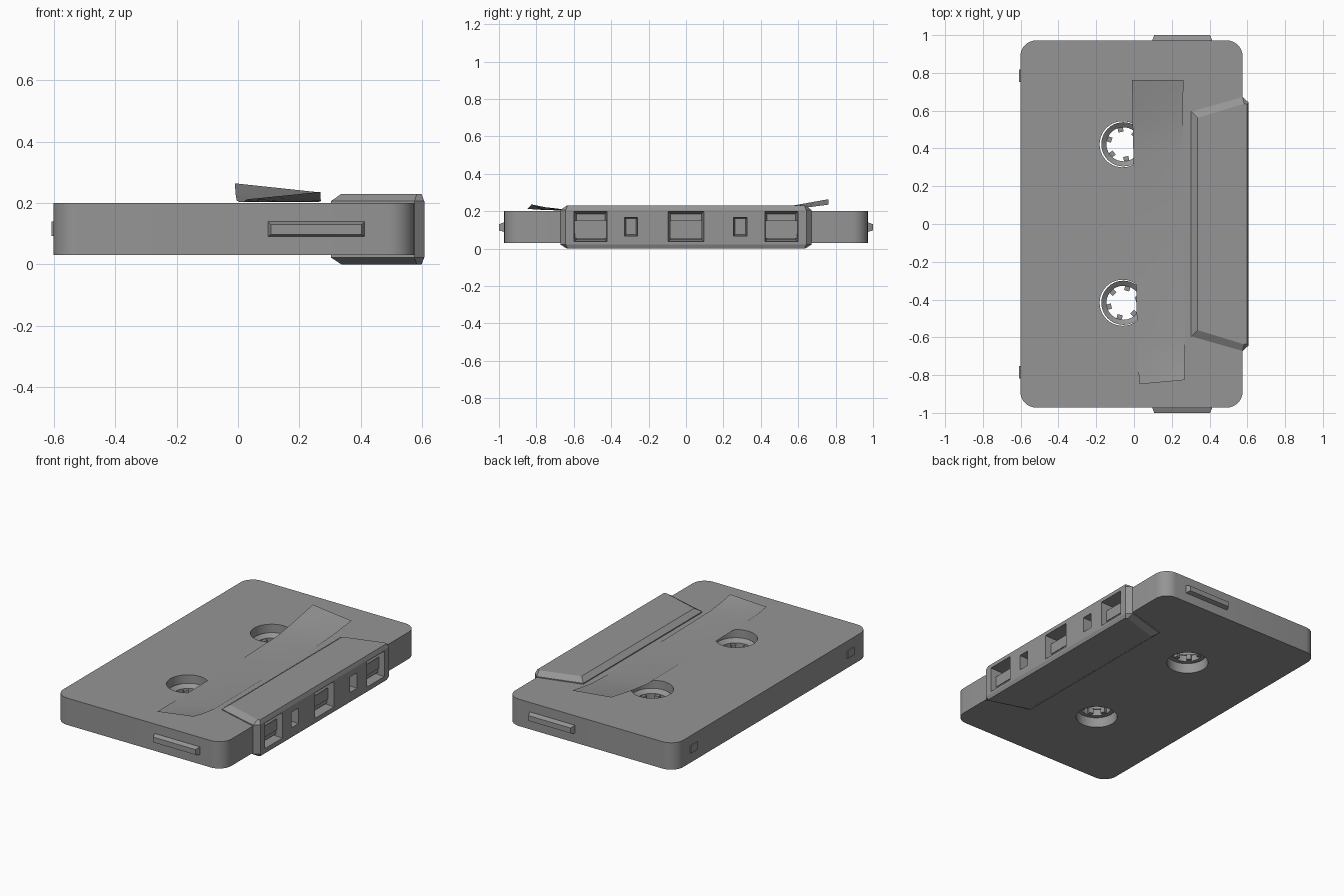
import bpy, bmesh, math

if "Cube" in bpy.data.objects:
    bpy.data.objects.remove(bpy.data.objects["Cube"])

# dark grey plastic shared by every part
GREY = bpy.data.materials.new("dark_grey")
GREY.diffuse_color = (0.3, 0.3, 0.3, 1)
GREY.use_nodes = True
GREY.node_tree.nodes["Principled BSDF"].inputs["Base Color"].default_value = GREY.diffuse_color


def make(name, verts, faces, recalc=True):
    me = bpy.data.meshes.new(name)
    me.from_pydata(verts, [], faces)
    if recalc:
        bm = bmesh.new()
        bm.from_mesh(me)
        bmesh.ops.recalc_face_normals(bm, faces=bm.faces)
        bm.to_mesh(me)
        bm.free()
    me.materials.append(GREY)
    ob = bpy.data.objects.new(name, me)
    bpy.context.collection.objects.link(ob)
    return ob


def loft(name, loops):
    """Closed solid through equal-length loops of points."""
    n = len(loops[0])
    faces = [[k * n + i, k * n + (i + 1) % n, (k + 1) * n + (i + 1) % n, (k + 1) * n + i]
             for k in range(len(loops) - 1) for i in range(n)]
    faces += [list(range(n))[::-1], [(len(loops) - 1) * n + i for i in range(n)]]
    return make(name, [p for l in loops for p in l], faces)


def prism(name, outline, z0, z1):
    return loft(name, [[(x, y, z) for x, y in outline] for z in (z0, z1)])


def box(name, x0, x1, y0, y1, z0, z1):
    return prism(name, [(x0, y0), (x1, y0), (x1, y1), (x0, y1)], z0, z1)


def circle(cx, cy, r, n=40):
    return [(cx + r * math.cos(2 * math.pi * i / n), cy + r * math.sin(2 * math.pi * i / n)) for i in range(n)]


def rounded_rect(x0, x1, y0, y1, r, seg=8):
    pts = []
    for cx, cy, a in ((x1 - r, y1 - r, 0), (x0 + r, y1 - r, 90), (x0 + r, y0 + r, 180), (x1 - r, y0 + r, 270)):
        for i in range(seg + 1):
            t = math.radians(a + 90 * i / seg)
            pts.append((cx + r * math.cos(t), cy + r * math.sin(t)))
    return pts


def activate(ob):
    bpy.ops.object.select_all(action='DESELECT')
    ob.select_set(True)
    bpy.context.view_layer.objects.active = ob


def cut(ob, cutters):
    activate(ob)
    for c in cutters:
        m = ob.modifiers.new("cut", 'BOOLEAN')
        m.operation, m.solver, m.object = 'DIFFERENCE', 'EXACT', c
        bpy.ops.object.modifier_apply(modifier=m.name)


def smooth(ob):
    activate(ob)
    bpy.ops.object.shade_smooth_by_angle(angle=math.radians(30))


# main shell and thicker head block
shell = prism("shell", rounded_rect(-0.602, 0.575, -0.972, 0.972, 0.085), 0.03, 0.2)


def mirrored(half, z):
    return [(x, -y, z) for x, y in half] + [(x, y, z) for x, y in reversed(half)]


wide = [(0.303, 0.595), (0.575, 0.672), (0.607, 0.643)]
narrow = [(0.337, 0.562), (0.583, 0.637), (0.598, 0.633)]
head = loft("head_block", [mirrored(narrow, 0), mirrored(wide, 0.022),
                           mirrored(wide, 0.206), mirrored(narrow, 0.23)])


# tapered openings along the head edge
def pocket(y, w, z0, z1, depth, inset):
    rings = []
    for x, d in ((0.65, 0), (0.6, 0), (depth, inset)):
        rings.append([(x, y - w + d, z0 + d), (x, y + w - d, z0 + d), (x, y + w - d, z1 - d), (x, y - w + d, z1 - d)])
    return loft("pocket_cutter", rings)


HUBS = ((-0.06, 0.422, 41), (-0.06, -0.417, 15))
pockets = [pocket(y, w, 0.037, 0.198, 0.48, 0.012) for y, w in ((0, 0.095), (0.51, 0.088), (-0.51, 0.088))]
pockets += [pocket(y, 0.035, 0.067, 0.165, 0.5, 0.008) for y in (0.29, -0.295)]
holes = [prism("hub_hole_cutter", circle(x, y, 0.122), -0.1, 0.4) for x, y, a in HUBS]
cut(shell, holes + pockets)
cut(head, pockets)
for c in holes + pockets:
    bpy.data.objects.remove(c)
smooth(shell)

# tape and ledges seen inside the openings
for y in (0, 0.51, -0.51):
    box("tape_segment", 0.565, 0.57, y - 0.085, y + 0.085, 0.08, 0.15)
    box("pocket_ledge", 0.47, 0.565, y - 0.085, y + 0.085, 0.055, 0.08)

# toothed hubs: funnel-topped rings with six short teeth
for x, y, a in HUBS:
    n, x = 40, x + 0.004
    loops = [circle(x, y, r, n) for r in (0.117, 0.117, 0.09, 0.09)]
    zs = (0.09, 0.15, 0.13, 0.09)
    verts = [(px, py, z) for l, z in zip(loops, zs) for px, py in l]
    faces = [[k * n + i, k * n + (i + 1) % n, (k + 1) % 4 * n + (i + 1) % n, (k + 1) % 4 * n + i]
             for k in range(4) for i in range(n)]
    smooth(make("hub_ring", verts, faces))
    for k in range(6):
        tooth = box("hub_tooth", 0.066, 0.094, -0.014, 0.014, 0.092, 0.127)
        tooth.location = (x, y, 0)
        tooth.rotation_euler.z = math.radians(a + 60 * k)

for s in (-1, 1):
    # raised grips on the short ends
    rings = []
    for y, d in ((0.95, 0), (0.975, 0), (1.0, 0.01)):
        rings.append([(px, s * y, pz) for px, pz in ((0.097 + d, 0.09 + d * 0.7), (0.413 - d, 0.09 + d * 0.7),
                                                     (0.413 - d, 0.14 - d), (0.097 + d, 0.14 - d))])
    loft("end_grip", rings)
    # small tabs on the rear edge
    box("rear_tab", -0.608, -0.58, s * 0.785 - 0.034, s * 0.785 + 0.034, 0.092, 0.14)

# paper label strip with twisted, lifted ends: y, x left, x right, z left, z right
rows = ((-0.848, 0.03, 0.268, 0.212, 0.236), (-0.75, 0.02, 0.269, 0.206, 0.221), (-0.62, 0.017, 0.27, 0.203, 0.206),
        (0.0, 0.006, 0.262, 0.203, 0.203), (0.4, -0.004, 0.26, 0.207, 0.203),
        (0.57, -0.008, 0.258, 0.23, 0.21), (0.762, -0.01, 0.262, 0.264, 0.235))
N = 4
verts = []
for y, xl, xr, zl, zr in rows:
    for i in range(N + 1):
        t = i / N
        yy = y + (0.022 * t if y < -0.8 else 0)
        verts.append((xl + (xr - xl) * t, yy, zl + (zr - zl) * t))
W = N + 1
label = make("paper_label", verts, [[r * W + i, r * W + i + 1, (r + 1) * W + i + 1, (r + 1) * W + i]
                                    for r in range(len(rows) - 1) for i in range(N)], recalc=False)
smooth(label)
